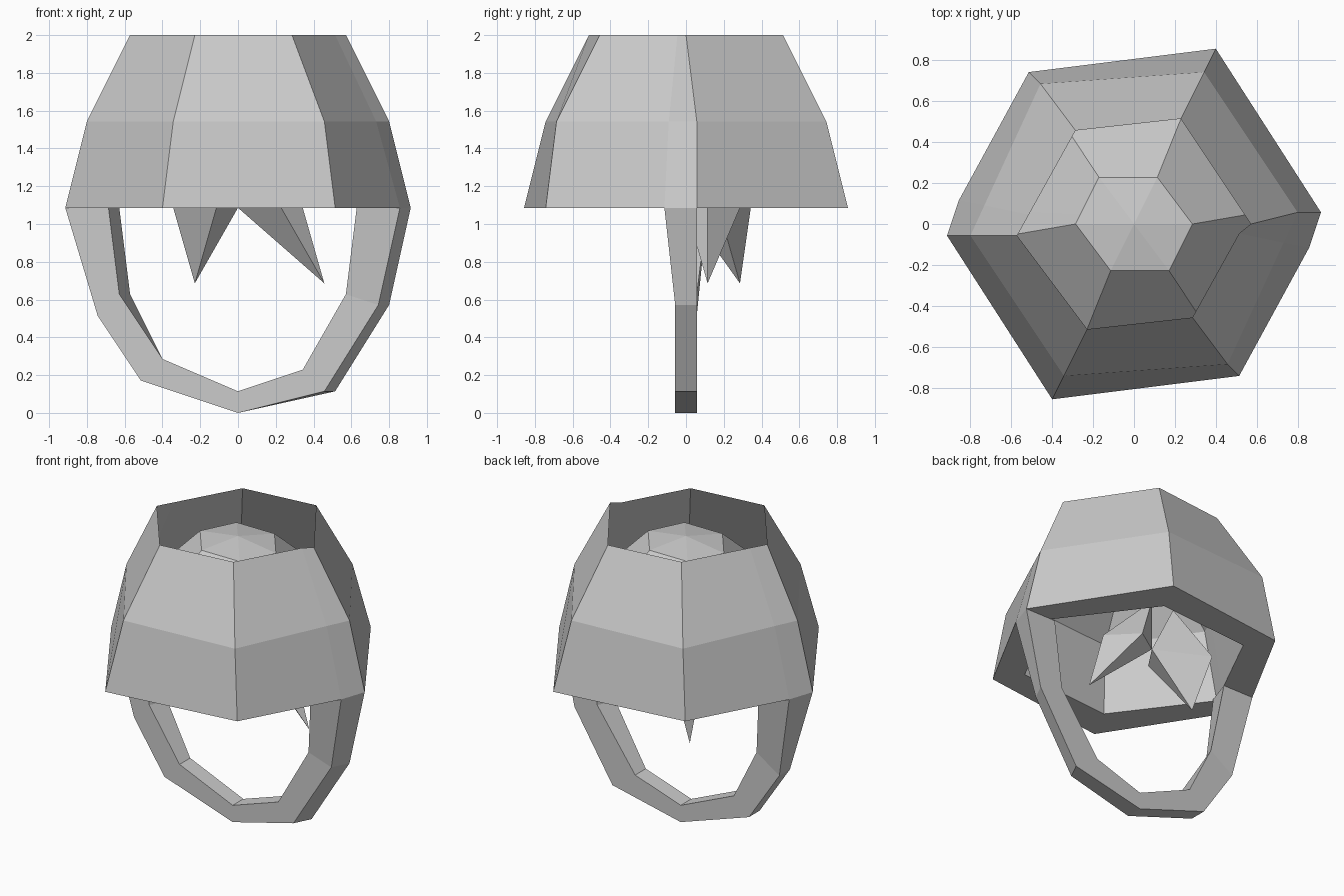
import bpy
import bmesh
from mathutils import Vector

UNIT = 2 / 35  # modelling grid step

cube = bpy.data.objects.get("Cube")
if cube:
    bpy.data.objects.remove(cube)

grey = bpy.data.materials.new("plain_grey")
grey.use_nodes = True
colour = (0.6, 0.6, 0.6, 1)
grey.diffuse_color = colour
grey.node_tree.nodes["Principled BSDF"].inputs["Base Color"].default_value = colour


def loft(name, rings, start=None, end=None, caps=False):
    """Bridge successive rings; optionally fan an end to a point or cap both."""
    bm = bmesh.new()
    loops = [[bm.verts.new(Vector(p) * UNIT) for p in ring] for ring in rings]
    count = len(loops[0])
    for low, high in zip(loops, loops[1:]):
        for i in range(count):
            j = (i + 1) % count
            bm.faces.new((low[i], low[j], high[j], high[i]))
    for tip, loop in ((start, loops[0]), (end, loops[-1])):
        if tip:
            point = bm.verts.new(Vector(tip) * UNIT)
            for i in range(count):
                bm.faces.new((loop[i], loop[(i + 1) % count], point))
    if caps:
        bm.faces.new(loops[0])
        bm.faces.new(loops[-1])
    bmesh.ops.recalc_face_normals(bm, faces=bm.faces)
    mesh = bpy.data.meshes.new(name)
    bm.to_mesh(mesh)
    bm.free()
    mesh.materials.append(grey)
    obj = bpy.data.objects.new(name, mesh)
    bpy.context.collection.objects.link(obj)


def hex_ring(z, a, b, c, strap_corner=None):
    """Half a twisted hexagon, repeated by a half turn, plus the strap corner."""
    if strap_corner is None:
        strap_corner = Vector(c).lerp(-Vector(a), 0.8)
    half = [a, b, c, strap_corner]
    return [(s * p[0], s * p[1], z) for s in (1, -1) for p in half]


# Open-topped outer shell, from the rim on top down to the lower edge
rim = hex_ring(35, (10, 1), (4, 9), (-5, 8))
rim[0] = (10, 0, 35)  # the rim dips forward at its left corner
outer = [
    rim,
    hex_ring(27, (14, 1), (6, 13), (-8, 12)),
    hex_ring(19, (16, 1), (7, 15), (-9, 13), (-15, 2)),
]
# Inner dome, from the lower edge up to its crown
inner = [
    hex_ring(19, (12.5, 1), (5, 11), (-7, 10)),
    hex_ring(27, (10.8, 1), (4.5, 10.2), (-6.5, 9.3)),
    hex_ring(33, (5, 0), (2, 4), (-3, 4)),
]
loft("helmet_shell", outer + inner, end=(0, 0, 33.7))


# Chin strap: cross-sections as outer front, outer back, inner back, inner front
def strap_section(front_x, back_x, z, in_front_x, in_back_x, in_z):
    return [(front_x, -1, z), (back_x, 1, z), (in_back_x, 1, in_z), (in_front_x, -1, in_z)]


strap = [
    [(-16, -1, 19), (-15, 2, 19), (-11, 2, 19), (-12, -1, 19)],
    strap_section(-13, -13, 9, -11, -10, 11),
    strap_section(-9, -9, 3, -7, -7, 5),
    strap_section(0, 0, 0, 0, 0, 2),
    strap_section(8, 9, 2, 6, 6, 4),
    strap_section(13, 14, 10, 10, 11, 11),
    [(15, -2, 19), (16, 1, 19), (12, 1, 19), (11, -2, 19)],
]
loft("chin_strap", strap, caps=True)

# Two pointed spikes hanging inside the dome
loft("right_spike", [[(0, 3, 19), (-6, 6, 19), (-2, 0, 19)]],
     start=(-4, 5, 12), end=(-3, 3, 25))
loft("left_spike", [[(0, 3, 19), (3, 5, 19), (6, 2, 19), (4, 0, 19)]],
     start=(8, 2, 12), end=(0, 3, 25))
